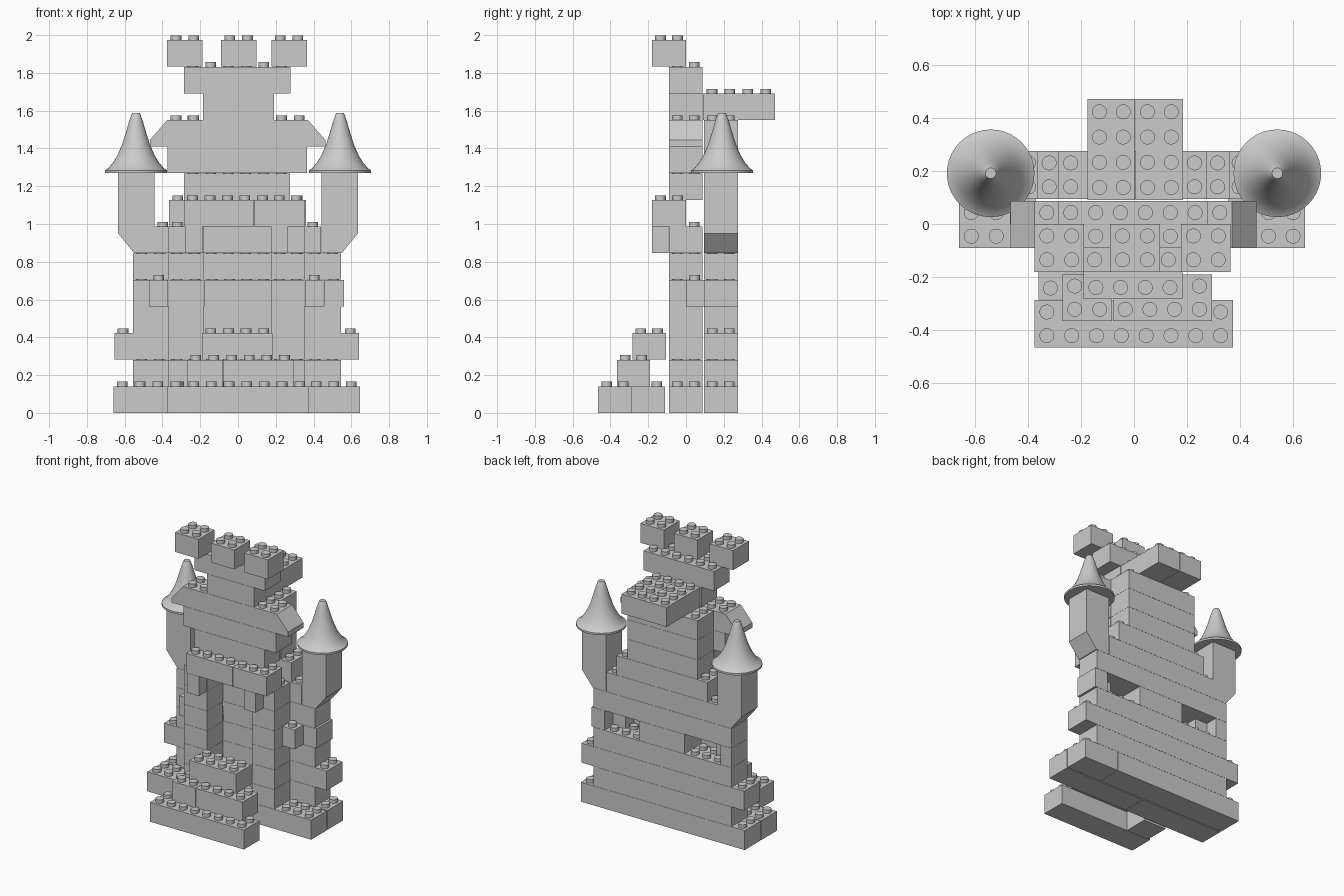
import bpy, bmesh, math
from mathutils import Matrix

if "Cube" in bpy.data.objects:
    bpy.data.objects.remove(bpy.data.objects["Cube"])

H = 0.141       # height of one brick course
PITCH = 0.092   # stud spacing
FRONT = (-0.09, 0.087)   # front wall depth
BACK = (0.095, 0.275)    # back wall depth


def add_box(bm, x0, x1, y0, y1, z0, z1):
    m = Matrix.Translation(((x0 + x1) / 2, (y0 + y1) / 2, (z0 + z1) / 2))
    m = m @ Matrix.Diagonal((x1 - x0, y1 - y0, z1 - z0, 1))
    bmesh.ops.create_cube(bm, size=1, matrix=m)


def add_studs(bm, x0, x1, y0, y1, z):
    nx = max(1, round((x1 - x0) / PITCH))
    ny = max(1, round((y1 - y0) / PITCH))
    for i in range(nx):
        for j in range(ny):
            x = x0 + (i + 0.5) * (x1 - x0) / nx
            y = y0 + (j + 0.5) * (y1 - y0) / ny
            bmesh.ops.create_cone(bm, cap_ends=True, segments=20, radius1=0.028, radius2=0.028,
                                  depth=0.029, matrix=Matrix.Translation((x, y, z + 0.0105)))


def finish(name, bm):
    bmesh.ops.recalc_face_normals(bm, faces=bm.faces)
    me = bpy.data.meshes.new(name)
    bm.to_mesh(me)
    bm.free()
    ob = bpy.data.objects.new(name, me)
    bpy.context.collection.objects.link(ob)
    bpy.ops.object.select_all(action='DESELECT')
    ob.select_set(True)
    bpy.context.view_layer.objects.active = ob
    bpy.ops.object.shade_smooth_by_angle(angle=math.radians(35))
    return ob


def brick(name, x0, x1, ys, course):
    bm = bmesh.new()
    z = course * H
    add_box(bm, x0, x1, ys[0], ys[1], z, z + H - 0.001)
    add_studs(bm, x0, x1, ys[0], ys[1], z + H - 0.001)
    return finish(name, bm)


def prism(name, pts, ys, studs=None):
    """Extrude an x-z outline along y; optional studs on (x0, x1, z)."""
    bm = bmesh.new()
    a = [bm.verts.new((x, ys[0], z)) for x, z in pts]
    f = bm.faces.new(a)
    r = bmesh.ops.extrude_face_region(bm, geom=[f])
    vs = [g for g in r['geom'] if isinstance(g, bmesh.types.BMVert)]
    bmesh.ops.translate(bm, vec=(0, ys[1] - ys[0], 0), verts=vs)
    if studs:
        add_studs(bm, studs[0], studs[1], ys[0], ys[1], studs[2])
    return finish(name, bm)


# stairs
brick("bottom_step", -0.375, 0.373, (-0.465, -0.287), 0)
brick("step_support", -0.36, -0.18, (-0.285, -0.11), 0)
brick("middle_step_left", -0.27, -0.082, (-0.365, -0.19), 1)
brick("middle_step_right", -0.08, 0.293, (-0.365, -0.19), 1)
brick("top_step", -0.19, 0.182, (-0.283, -0.107), 2)

# base course of both walls
brick("front_base_left", -0.66, -0.002, FRONT, 0)
brick("front_base_right", 0.0, 0.645, FRONT, 0)
brick("back_base_left", -0.66, 0.368, BACK, 0)
brick("back_base_right", 0.37, 0.645, BACK, 0)

# back wall: (course, x0, x1), with two window openings in course 4
for course, x0, x1 in [
    (1, -0.555, 0.545), (2, -0.655, 0.64), (3, -0.555, 0.545),
    (4, -0.555, -0.467), (4, -0.18, 0.18), (4, 0.455, 0.56),
    (5, -0.555, 0.545), (6, -0.442, 0.44), (7, -0.365, 0.36),
    (8, -0.285, 0.275), (9, -0.285, 0.275), (10, -0.285, 0.275),
]:
    brick("back_wall_brick", x0, x1, BACK, course)

# gate piers
for course in range(1, 7):
    brick("left_gate_pier", -0.367, -0.182, FRONT, course)
    brick("right_gate_pier", 0.175, 0.352, FRONT, course)

# window ledges beside the piers
brick("left_window_ledge", -0.468, -0.37, (0.0, 0.183), 4)
brick("right_window_ledge", 0.355, 0.452, (0.0, 0.183), 4)

# balcony above the gate with hanging brackets
brick("left_bracket", -0.28, -0.185, (-0.18, -0.092), 6)
brick("right_bracket", 0.175, 0.266, (-0.18, -0.092), 6)
brick("balcony_left", -0.287, 0.083, (-0.18, 0.0), 7)
brick("balcony_right", 0.085, 0.352, (-0.18, 0.0), 7)

# upper front wall
brick("upper_wall_lower", -0.285, 0.275, FRONT, 8)
brick("upper_wall_upper", -0.372, 0.366, FRONT, 9)
prism("sloped_eaves", [(-0.466, 10 * H), (0.462, 10 * H), (0.462, 1.445), (0.37, 1.55),
                       (-0.375, 1.55), (-0.466, 1.445)], FRONT, (-0.375, 0.37, 1.55))
brick("crown_neck", -0.185, 0.19, FRONT, 11)
brick("crown_ledge", -0.285, 0.277, FRONT, 12)
for x in (-0.375, -0.09, 0.177):
    brick("battlement", x, x + 0.187, (-0.18, 0.0), 13)

# rear platform
brick("rear_platform_left", -0.175, 0.004, (0.09, 0.47), 11)
brick("rear_platform_right", 0.006, 0.185, (0.09, 0.47), 11)

# corner turrets with flared cone roofs
ROOF = [(0.165, 1.27), (0.165, 1.284), (0.148, 1.294), (0.122, 1.325), (0.098, 1.365),
        (0.074, 1.42), (0.052, 1.49), (0.036, 1.545), (0.024, 1.58), (0.02, 1.587)]
for side, s in (("left", -1), ("right", 1)):
    cx = s * 0.54
    prism(side + "_turret", [(s * 0.443, 6 * H), (s * 0.55, 6 * H), (s * 0.634, 0.95),
                             (s * 0.634, 1.272), (s * 0.443, 1.272)], BACK)
    bm = bmesh.new()
    n = 40
    rings = [[bm.verts.new((cx + r * math.cos(2 * math.pi * k / n),
                            0.191 + r * math.sin(2 * math.pi * k / n), z)) for k in range(n)]
             for r, z in ROOF]
    for a, b in zip(rings, rings[1:]):
        for k in range(n):
            bm.faces.new((a[k], a[(k + 1) % n], b[(k + 1) % n], b[k]))
    bm.faces.new(rings[0])
    bm.faces.new(rings[-1])
    finish(side + "_turret_roof", bm)
